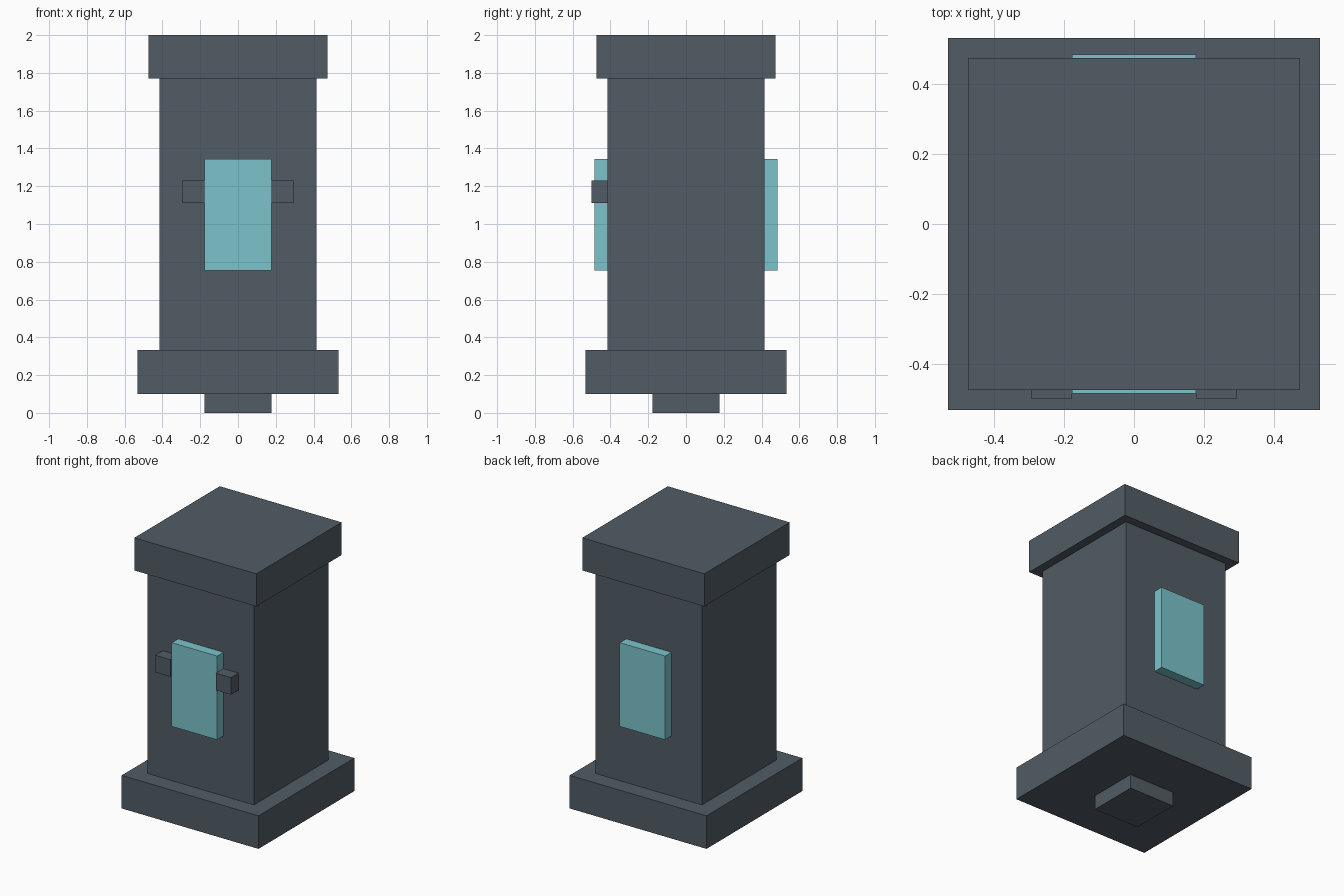
import bpy

cube = bpy.data.objects.get("Cube")
if cube:
    bpy.data.objects.remove(cube, do_unlink=True)


def make_material(name, rgb):
    mat = bpy.data.materials.new(name)
    mat.use_nodes = True
    colour = (*rgb, 1.0)
    mat.diffuse_color = colour
    mat.node_tree.nodes["Principled BSDF"].inputs["Base Color"].default_value = colour
    return mat


slate = make_material("slate_grey", (0.084, 0.107, 0.130))
pale = make_material("pale_cyan", (0.202, 0.552, 0.597))
teal = make_material("bright_teal", (0.037, 0.402, 0.552))


def box(name, low, high, mat):
    """Axis-aligned box between two corners."""
    bpy.ops.mesh.primitive_cube_add(size=1)
    obj = bpy.context.object
    obj.name = name
    for v in obj.data.vertices:
        v.co = [l + (c + 0.5) * (h - l) for c, l, h in zip(v.co, low, high)]
    obj.data.materials.append(mat)
    return obj


def square_block(name, half, bottom, top):
    return box(name, (-half, -half, bottom), (half, half, top), slate)


# Stacked square column
square_block("foot_plug", 0.177, 0.0, 0.1)
square_block("base", 0.533, 0.1, 0.333)
square_block("column", 0.415, 0.333, 1.77)
square_block("cap", 0.475, 1.77, 2.0)

# Window panels front and back, each around a teal core
for side, name in ((-1, "front"), (1, "back")):
    near, far = sorted((side * 0.40, side * 0.485))
    box(name + "_window", (-0.177, near, 0.755), (0.177, far, 1.345), pale)
    near, far = sorted((side * 0.40, side * 0.4849))
    box(name + "_window_core", (-0.13, near, 0.81), (0.13, far, 1.29), teal)

# Brackets beside the front window
for side, name in ((-1, "right"), (1, "left")):
    inner, outer = sorted((side * 0.177, side * 0.295))
    box(name + "_bracket", (inner, -0.50, 1.11), (outer, -0.40, 1.23), slate)
